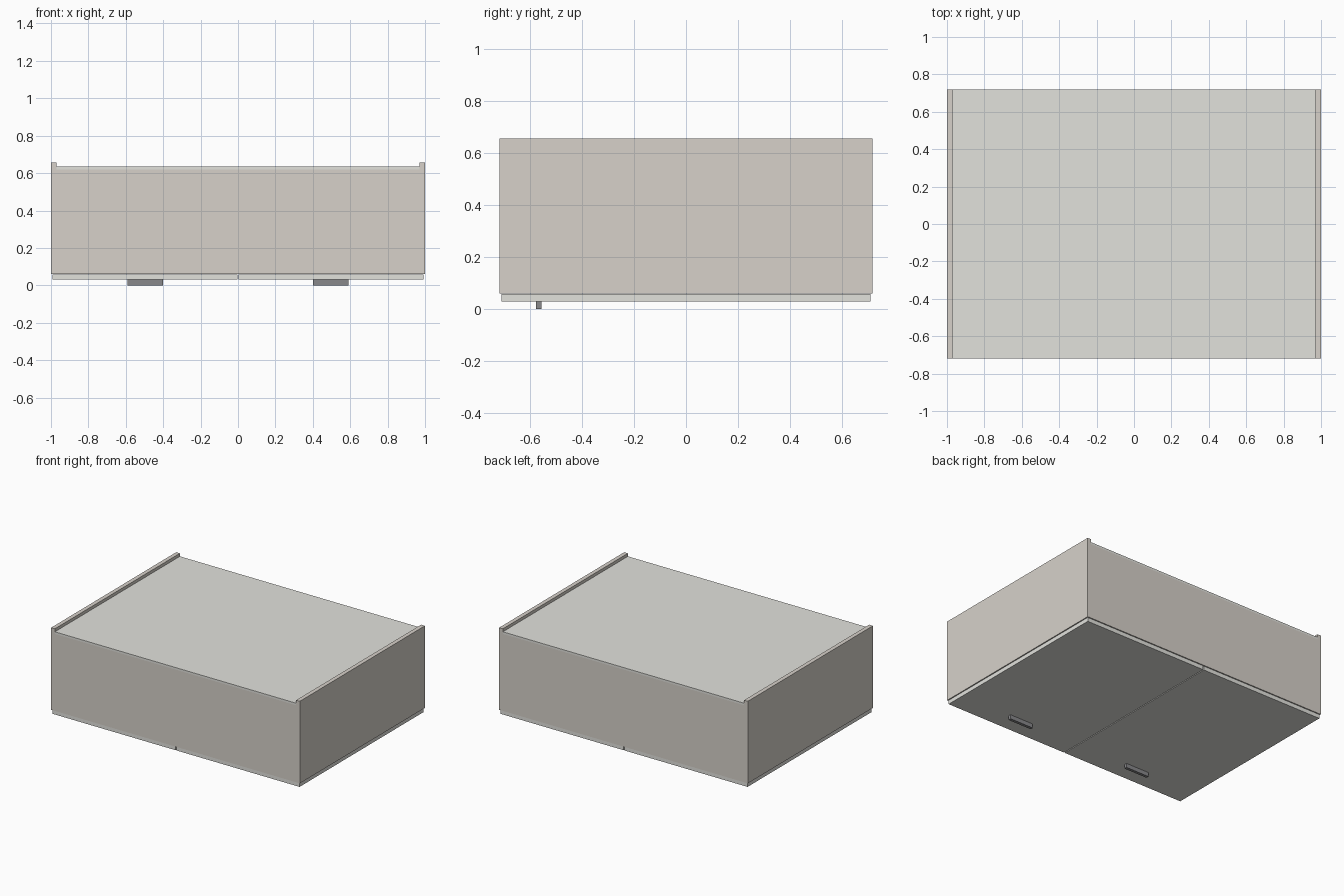
import bpy
import bmesh

if "Cube" in bpy.data.objects:
    bpy.data.objects.remove(bpy.data.objects["Cube"])


def material(name, rgb):
    m = bpy.data.materials.new(name)
    m.diffuse_color = (*rgb, 1)
    m.use_nodes = True
    m.node_tree.nodes["Principled BSDF"].inputs["Base Color"].default_value = m.diffuse_color
    return m


CARCASS = material("carcass_board", (0.68, 0.64, 0.59))
PANEL = material("pale_board", (0.76, 0.76, 0.72))
METAL = material("dark_metal", (0.25, 0.25, 0.26))


def box(name, x, y, z, mat):
    """Box from (min, max) ranges on each axis."""
    bm = bmesh.new()
    bmesh.ops.create_cube(bm, size=1)
    for v in bm.verts:
        v.co = [r[0] if c < 0 else r[1] for c, r in zip(v.co, (x, y, z))]
    mesh = bpy.data.meshes.new(name)
    bm.to_mesh(mesh)
    bm.free()
    mesh.materials.append(mat)
    ob = bpy.data.objects.new(name, mesh)
    bpy.context.collection.objects.link(ob)
    return ob


W, H = 1.0, 0.718           # half width, half height of the cabinet (lying on its doors)
T = 0.03                    # board thickness
Z0, ZBACK, ZTOP = 0.06, 0.635, 0.657

# Left/right pairs: sides, doors and handles
for side, s in (("left", -1), ("right", 1)):
    def span(a, b):
        return tuple(sorted((s * a, s * b)))

    box(side + "_side_panel", span(W - T, W), (-H, H), (Z0, ZTOP), CARCASS)
    box(side + "_door", span(0.003, 0.993), (-0.711, 0.711), (0.03, Z0 - 0.001), PANEL)
    box(side + "_handle", span(0.402, 0.592), (-0.577, -0.556), (0, 0.03), METAL)

# Boards between the sides
inner = (-W + T, W - T)
box("bottom_panel", inner, (-H, -H + T), (Z0, ZBACK - 0.015), CARCASS)
box("top_panel", inner, (H - T, H), (Z0, ZBACK - 0.015), CARCASS)

# Back board, recessed below the rear edges of the sides
box("back_panel", inner, (-H, H), (ZBACK - 0.015, ZBACK), PANEL)
